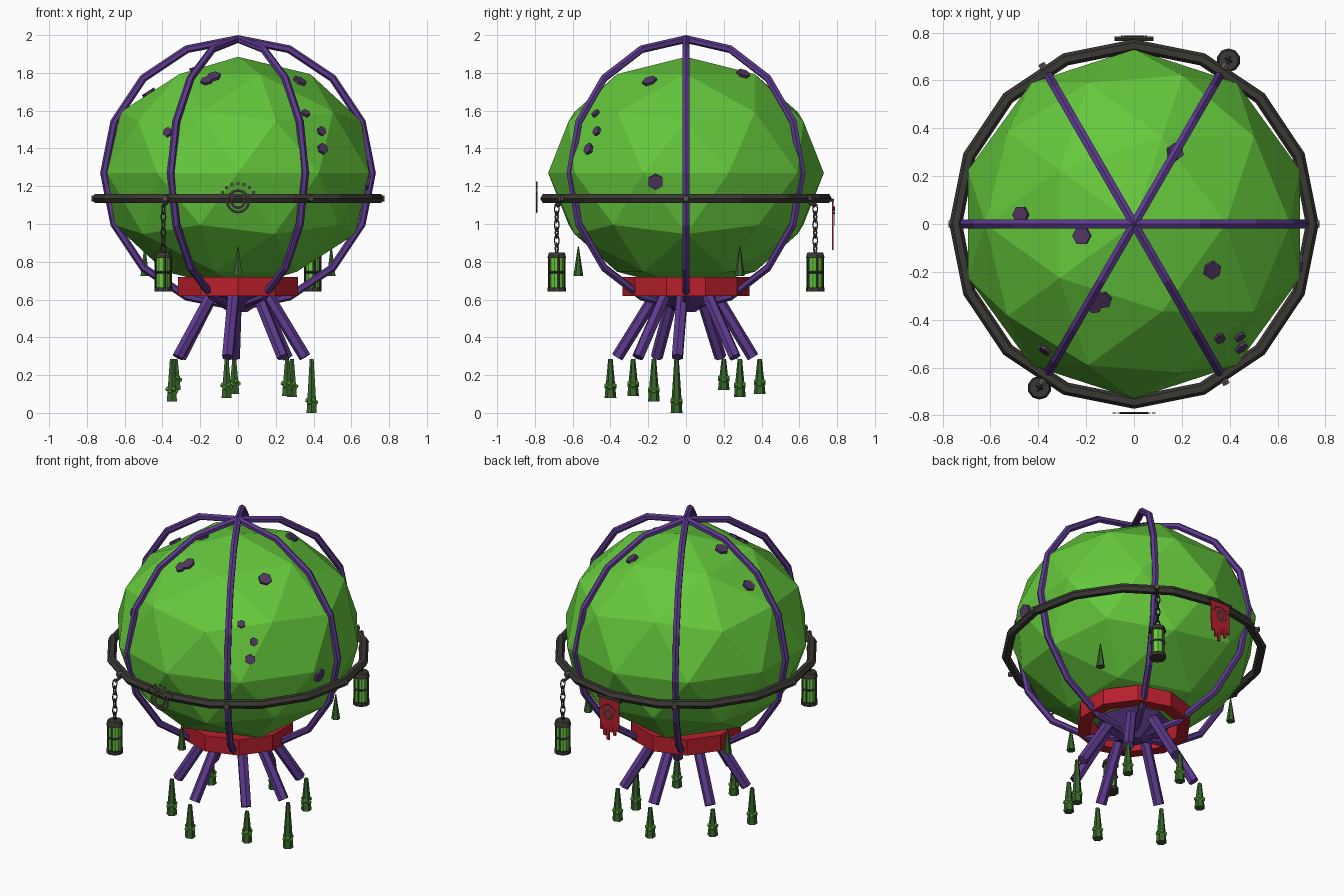
import bpy, bmesh, math
from math import cos, sin, pi, radians
from mathutils import Vector, Matrix

cube = bpy.data.objects.get("Cube")
if cube:
    bpy.data.objects.remove(cube)


def material(name, *rgb):
    m = bpy.data.materials.new(name)
    m.use_nodes = True
    m.diffuse_color = (*rgb, 1)
    m.node_tree.nodes["Principled BSDF"].inputs["Base Color"].default_value = (*rgb, 1)
    return m


GREEN = material("slime green", .13, .58, .045)
PURPLE = material("cage purple", .11, .042, .27)
WART = material("wart purple", .085, .038, .125)
IRON = material("dark iron", .042, .04, .033)
STEEL = material("worn steel", .1, .09, .085)
RED = material("collar red", .48, .014, .025)
MOSS = material("moss green", .04, .13, .025)


def finish(name, mat):
    ob = bpy.context.object
    ob.name = name
    ob.data.materials.append(mat)
    return ob


def rod(name, mat, p, q, r1, r2=None, sides=6):
    """Tapered cylinder from p to q."""
    p, q = Vector(p), Vector(q)
    bpy.ops.mesh.primitive_cone_add(vertices=sides, radius1=r1, radius2=r1 if r2 is None else r2,
                                    depth=(q - p).length, location=(p + q) / 2,
                                    rotation=(q - p).to_track_quat('Z', 'Y').to_euler())
    return finish(name, mat)


def hoop(name, mat, loc, major, minor, seg=16, sides=6, rot=(0, 0, 0)):
    bpy.ops.mesh.primitive_torus_add(major_segments=seg, minor_segments=sides, major_radius=major,
                                     minor_radius=minor, location=loc, rotation=rot)
    return finish(name, mat)


def ball(name, mat, loc, r, sub=1):
    bpy.ops.mesh.primitive_ico_sphere_add(subdivisions=sub, radius=r, location=loc)
    return finish(name, mat)


def polar(r, angle, z):
    return Vector((r * cos(angle), r * sin(angle), z))


# Faceted body
MID = 1.27
body = ball("body", GREEN, (0, 0, MID), 1, 2)
body.scale = (.73, .73, .615)

# Cage: three vertical hoops, an iron girdle and its bolts
for i in range(3):
    hoop("cage_hoop", PURPLE, (0, 0, MID), .709, .021, rot=(pi / 2, 0, i * pi / 3))
hoop("iron_girdle", IRON, (0, 0, 1.135), .745, .027)
for i in range(6):
    a = i * pi / 3
    rod("girdle_bolt", STEEL, polar(.73, a, 1.135), polar(.775, a, 1.135), .02, .016)

# Red collar and hub under the body
bpy.ops.mesh.primitive_cylinder_add(vertices=10, radius=.335, depth=.1, location=(0, 0, .67),
                                    end_fill_type='NOTHING')
collar = finish("collar", RED)
wall = collar.modifiers.new("wall", 'SOLIDIFY')
wall.thickness, wall.offset = .07, -1
rod("hub", PURPLE, (0, 0, .535), (0, 0, .645), .05, .22, 8)

# Splayed legs with hanging drips: x, y, bottom height
drips = [(.39, -.05, 0), (.285, .285, .085), (-.02, .39, .1), (-.33, .2, .12),
         (-.35, -.17, .06), (-.06, -.4, .08), (.26, -.28, .09)]
for x, y, low in drips:
    rod("leg", PURPLE, (x * .36, y * .36, .65), (x * .91, y * .91, .295), .032)
    rod("drip", MOSS, (x, y, low), (x, y, .285), .031, .012)
    for k in range(6):
        c = Vector((x, y, low + .055 + .012 * (k % 2)))
        ball("drip_bead", GREEN, c + polar(.022, k * pi / 3, 0), .014)

# Thorns on the lower body
for deg in (-90, 30, 150):
    a = radians(deg)
    rod("thorn", MOSS, polar(.57, a, .725), polar(.57, a, .88), .026, .003)

# Warts: hexagonal plates facing outward (x, y, z, radius)
warts = [(.36, -.48, 1.585, .024), (.45, -.48, 1.495, .026), (.46, -.53, 1.4, .031),
         (.68, -.16, 1.225, .043), (.34, -.2, 1.775, .04), (.17, .3, 1.79, .037),
         (-.48, .04, 1.7, .038), (-.22, -.05, 1.83, .04), (-.13, -.32, 1.785, .038),
         (-.17, -.35, 1.77, .034), (-.38, -.54, 1.49, .027)]
dep = bpy.context.evaluated_depsgraph_get()
dep.update()
for x, y, z, r in warts:
    # Settle each plate on the facet beneath it
    inv = body.matrix_world.inverted()
    start = Vector((0, 0, MID)) + (Vector((x, y, z)) - Vector((0, 0, MID))) * 2
    a, b = inv @ start, inv @ Vector((0, 0, MID))
    hit, loc, nor, _ = body.ray_cast(a, (b - a).normalized())
    p = body.matrix_world @ loc
    n = (inv.to_3x3().transposed() @ nor).normalized()
    rod("wart", WART, p - n * .01, p + n * .014, r)

# Two caged lanterns on chains
for a in (radians(60), radians(240)):
    c = polar(.79, a, 0)
    up = lambda z: c + Vector((0, 0, z))
    rod("lantern_hook", IRON, polar(.745, a, 1.12), up(1.095), .01)
    for k in range(6):
        link = hoop("chain_link", IRON, up(1.08 - k * .042), .018, .005, 8, 4,
                    (pi / 2, 0, a + (k % 2) * pi / 2))
        link.scale = (.8, 1.5, 1)
    rod("lantern_glass", GREEN, up(.66), up(.825), .038, sides=10)
    rod("lantern_base", IRON, up(.643), up(.665), .05, sides=10)
    rod("lantern_lid", IRON, up(.82), up(.848), .05, .042, 10)
    hoop("lantern_band", IRON, up(.745), .041, .006, 10, 4)
    for k in range(4):
        o = polar(.042, a + pi / 4 + k * pi / 2, 0)
        rod("lantern_bar", IRON, up(.65) + o, up(.835) + o, .006, sides=4)


def badge(y, z, s):
    """Two concentric rings with an arc of beads above, facing along y."""
    for r in (.057, .034):
        ring = hoop("badge_ring", STEEL, (0, y, z), r * s, .007 * s, 16, 4, (pi / 2, 0, 0))
        ring.scale.z = .5
    for k in range(7):
        t = radians(30 + k * 20)
        q = Vector((.095 * s * cos(t), y, z + .095 * s * sin(t)))
        rod("badge_bead", STEEL, q - Vector((0, .003, 0)), q + Vector((0, .003, 0)), .009 * s)


# Front badge
badge(-.79, 1.12, 1)

# Back banner with a ragged hem
rod("banner_pole", IRON, (-.082, .775, 1.125), (.082, .775, 1.125), .011)
hem = [.93, .9, .915, .862, .885, .92]
pts = [(-.07, 1.125)]
for k, z in enumerate(hem):
    x = -.07 + k * .14 / len(hem)
    pts += [(x, z), (x + .14 / len(hem) - .006, z), (x + .14 / len(hem) - .003, .955)]
pts[-1] = (.07, 1.125)
bm = bmesh.new()
face = bm.faces.new([bm.verts.new((x, .772, z)) for x, z in pts])
out = bmesh.ops.extrude_face_region(bm, geom=[face])
bmesh.ops.translate(bm, vec=(0, .008, 0),
                    verts=[v for v in out["geom"] if isinstance(v, bmesh.types.BMVert)])
bmesh.ops.recalc_face_normals(bm, faces=bm.faces)
mesh = bpy.data.meshes.new("banner")
bm.to_mesh(mesh)
bm.free()
mesh.materials.append(RED)
bpy.context.collection.objects.link(bpy.data.objects.new("banner", mesh))
badge(.785, 1.03, .6)
